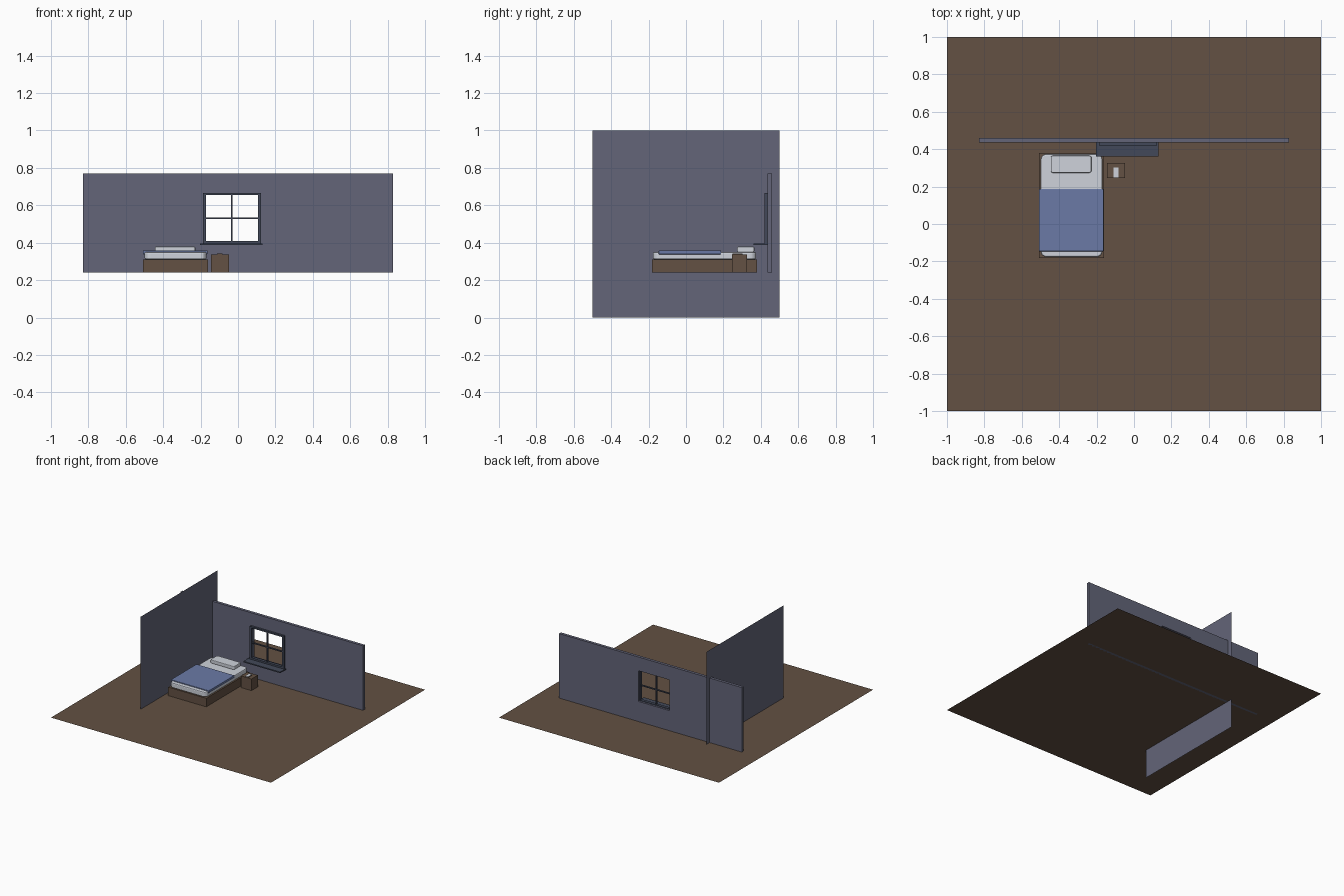
import bpy, bmesh

cube = bpy.data.objects.get("Cube")
if cube:
    bpy.data.objects.remove(cube, do_unlink=True)


def material(name, rgb):
    m = bpy.data.materials.new(name)
    m.use_nodes = True
    m.diffuse_color = (*rgb, 1)
    m.node_tree.nodes["Principled BSDF"].inputs["Base Color"].default_value = (*rgb, 1)
    return m


wood = material("brown_wood", (0.125, 0.082, 0.056))
paint = material("grey_blue_paint", (0.125, 0.130, 0.190))
trim = material("dark_slate_trim", (0.055, 0.066, 0.100))
linen = material("white_linen", (0.62, 0.65, 0.71))
cover = material("blue_cover", (0.145, 0.195, 0.38))


def finish(name, bm, mat):
    bmesh.ops.recalc_face_normals(bm, faces=bm.faces)
    mesh = bpy.data.meshes.new(name)
    bm.to_mesh(mesh)
    bm.free()
    mesh.materials.append(mat)
    ob = bpy.data.objects.new(name, mesh)
    bpy.context.collection.objects.link(ob)
    return ob


def box(name, x, y, z, mat, corner=0, edge=0):
    """Box from (min, max) ranges; corner rounds the plan, edge softens all edges."""
    bm = bmesh.new()
    bmesh.ops.create_cube(bm, size=1)
    for v in bm.verts:
        v.co = [r[0] if c < 0 else r[1] for c, r in zip(v.co, (x, y, z))]
    if corner:
        upright = [e for e in bm.edges if abs(e.verts[0].co.z - e.verts[1].co.z) > 0.001]
        bmesh.ops.bevel(bm, geom=upright, offset=corner, segments=4,
                        profile=0.5, affect='EDGES')
    ob = finish(name, bm, mat)
    if edge:
        mod = ob.modifiers.new("soft_edges", 'BEVEL')
        mod.width = edge
        mod.segments = 2
    return ob


def sheet(name, corners, mat):
    bm = bmesh.new()
    bm.faces.new([bm.verts.new(c) for c in corners])
    return finish(name, bm, mat)


def ring(name, outer, inner, y, mat):
    """Upright slab with a rectangular opening; rectangles are x0, x1, z0, z1."""
    bm = bmesh.new()

    def loop(r):
        return [bm.verts.new((r[i], y[0], r[j])) for i, j in ((0, 2), (1, 2), (1, 3), (0, 3))]

    a, b = loop(outer), loop(inner)
    faces = [bm.faces.new((a[i], a[(i + 1) % 4], b[(i + 1) % 4], b[i])) for i in range(4)]
    out = bmesh.ops.extrude_face_region(bm, geom=faces, use_keep_orig=True)
    for v in out["geom"]:
        if isinstance(v, bmesh.types.BMVert):
            v.co.y = y[1]
    return finish(name, bm, mat)


FLOOR = 0.24

# Room shell
floor = sheet("floor", [(-1, -1, FLOOR), (1, -1, FLOOR), (1, 1, FLOOR), (-1, 1, FLOOR)], wood)
sheet("side_wall", [(-0.537, -0.5, 0), (-0.537, 0.5, 0), (-0.537, 0.5, 1), (-0.537, -0.5, 1)], paint)
opening = (-0.175, 0.11, 0.405, 0.657)
ring("back_wall", (-0.83, 0.83, FLOOR, 0.77), opening, (0.437, 0.461), paint)

# Window
ring("window_frame", (-0.188, 0.122, 0.393, 0.666), (-0.172, 0.106, 0.41, 0.654),
     (0.421, 0.445), trim)
box("window_upright_bar", (-0.038, -0.030), (0.427, 0.439), (0.407, 0.656), trim)
box("window_cross_bar", (-0.174, 0.108), (0.427, 0.439), (0.526, 0.534), trim)
box("window_sill", (-0.204, 0.13), (0.362, 0.437), (0.387, 0.396), trim)

# Bed
box("bed_base", (-0.507, -0.161), (-0.182, 0.38), (FLOOR, 0.31), wood)
box("mattress", (-0.499, -0.169), (-0.176, 0.374), (0.31, 0.351), linen, 0.03, 0.008)
box("blanket", (-0.508, -0.163), (-0.146, 0.187), (0.338, 0.358), cover, 0, 0.003)
box("pillow", (-0.445, -0.228), (0.274, 0.365), (0.35, 0.379), linen, 0.01, 0.005)

# Nightstand with a small book on top
box("nightstand", (-0.145, -0.049), (0.245, 0.327), (FLOOR, 0.336), wood)
box("book", (-0.111, -0.082), (0.248, 0.302), (0.336, 0.341), wood)
box("book_page", (-0.11, -0.083), (0.249, 0.301), (0.341, 0.343), linen)
